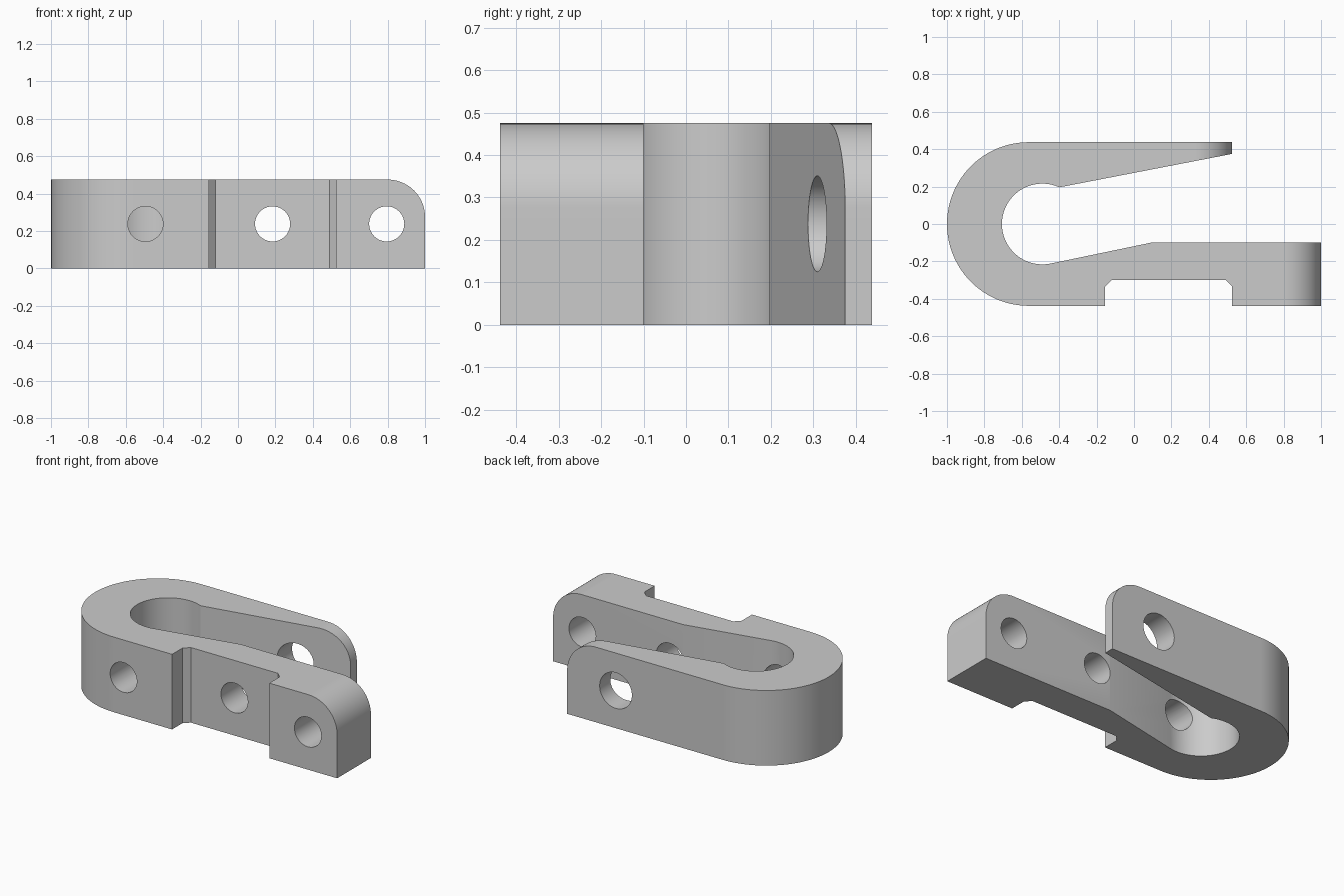
import bpy, bmesh
from math import sin, cos, pi, radians, atan2
from mathutils import Vector

cube = bpy.data.objects.get("Cube")
if cube:
    bpy.data.objects.remove(cube, do_unlink=True)

HEIGHT, HALF = 0.475, 0.4375

grey = bpy.data.materials.new("light_grey")
grey.use_nodes = True
grey.diffuse_color = (0.6, 0.6, 0.6, 1)
grey.node_tree.nodes["Principled BSDF"].inputs["Base Color"].default_value = (0.6, 0.6, 0.6, 1)


def arc(cx, cy, r, start, end, n):
    return [(cx + r * cos(start + (end - start) * i / n),
             cy + r * sin(start + (end - start) * i / n)) for i in range(n + 1)]


def prism(name, points, offset):
    """Extrude a closed outline of 3D points along an offset."""
    bm = bmesh.new()
    face = bm.faces.new([bm.verts.new(p) for p in points])
    new = bmesh.ops.extrude_face_region(bm, geom=[face])["geom"]
    bmesh.ops.translate(bm, vec=Vector(offset),
                        verts=[g for g in new if isinstance(g, bmesh.types.BMVert)])
    bmesh.ops.recalc_face_normals(bm, faces=bm.faces)
    mesh = bpy.data.meshes.new(name)
    bm.to_mesh(mesh)
    bm.free()
    mesh.materials.append(grey)
    obj = bpy.data.objects.new(name, mesh)
    bpy.context.collection.objects.link(obj)
    return obj


def cut(body, outline, y0, y1):
    """Cut an x-z outline out of the body between two depths."""
    cutter = prism("cutter", [(x, y0, z) for x, z in outline], (0, y1 - y0, 0))
    cutter.hide_render = True
    mod = body.modifiers.new("cut", "BOOLEAN")
    mod.operation, mod.solver, mod.object = "DIFFERENCE", "EXACT", cutter
    bpy.ops.object.modifier_apply(modifier=mod.name)
    bpy.data.objects.remove(cutter, do_unlink=True)


# Plan outline: two arms joined by a round bend, with a notch in the front
outline = arc(-0.5625, 0, HALF, pi / 2, 3 * pi / 2, 48)
outline += [(-0.155, -HALF), (-0.155, -0.335), (-0.12, -0.30),
            (0.49, -0.30), (0.525, -0.335), (0.525, -HALF),
            (1, -HALF), (1, -0.10), (0.09, -0.10)]
outline += arc(-0.49, 0, 0.216, radians(-78.7), -2 * pi + atan2(0.195, 0.09), 48)
outline += [(0.525, 0.375), (0.525, HALF)]
body = prism("hook_bracket", [(x, y, 0) for x, y in outline], (0, 0, HEIGHT))
bpy.context.view_layer.objects.active = body
body.select_set(True)

# Rounded upper corners at the arm tips
R = 0.2
for tip, y0, y1 in ((1, -0.6, 0), (0.525, 0.1, 0.6)):
    corner = arc(tip - R, HEIGHT - R, R, pi / 2, 0, 20)
    corner += [(tip + 0.1, HEIGHT - R), (tip + 0.1, HEIGHT + 0.1), (tip - R, HEIGHT + 0.1)]
    cut(body, corner, y0, y1)

# Bolt holes in the front arm, and a wider one in the back arm
for x, r, y0, y1 in ((-0.495, 0.094, -0.6, 0), (0.185, 0.094, -0.6, 0),
                     (0.795, 0.094, -0.6, 0), (0.185, 0.113, 0.1, 0.6)):
    cut(body, arc(x, 0.238, r, 0, 2 * pi, 40)[:-1], y0, y1)

bpy.ops.object.shade_smooth_by_angle(angle=radians(20))
normals = body.modifiers.new("even_normals", "WEIGHTED_NORMAL")
normals.keep_sharp = True
